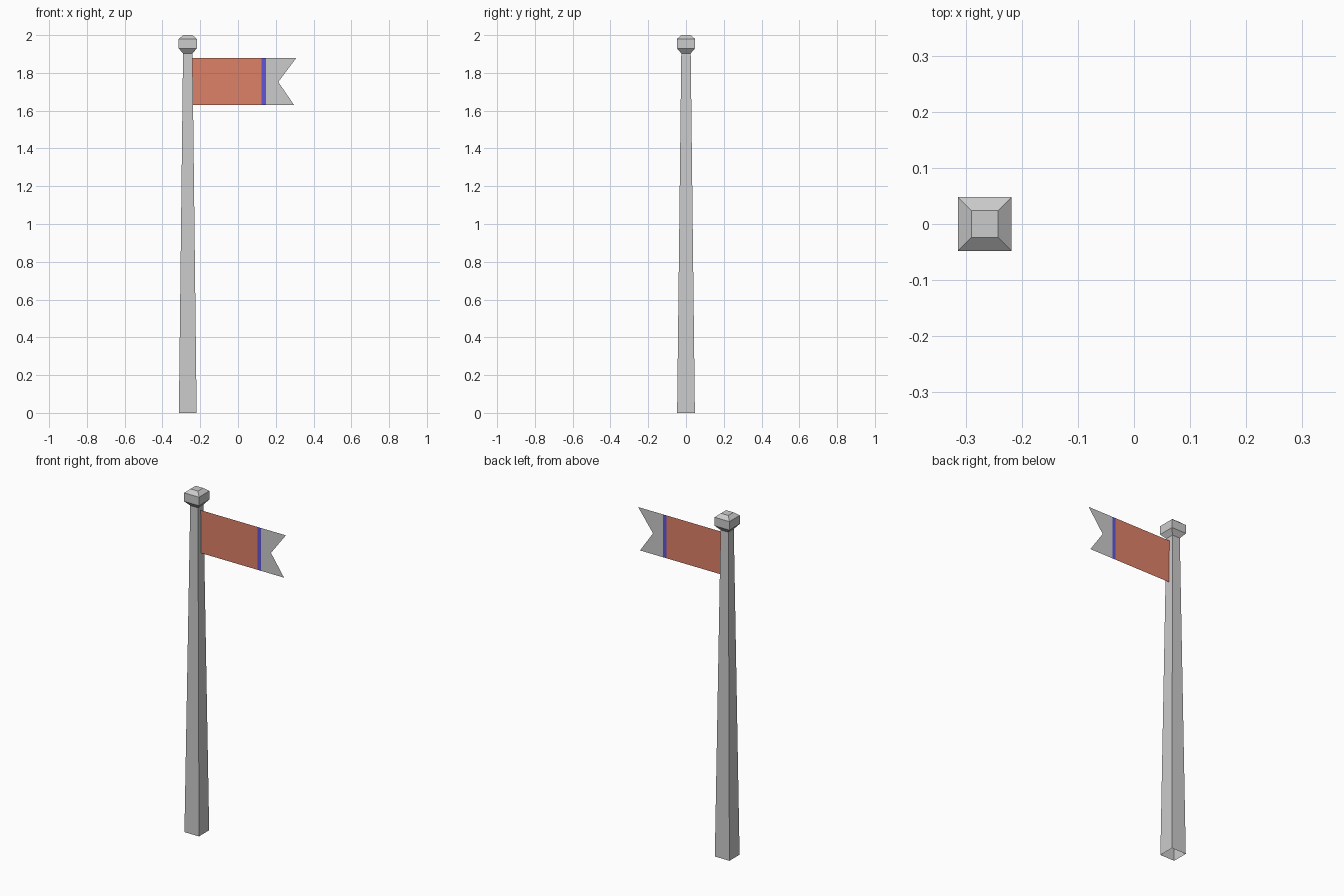
import bpy
import bmesh

if "Cube" in bpy.data.objects:
    bpy.data.objects.remove(bpy.data.objects["Cube"])

POLE_X = -0.266


def make_object(name, bm, color=None):
    mesh = bpy.data.meshes.new(name)
    bm.to_mesh(mesh)
    bm.free()
    obj = bpy.data.objects.new(name, mesh)
    bpy.context.collection.objects.link(obj)
    if color:
        mat = bpy.data.materials.new(name + "_color")
        mat.diffuse_color = (*color, 1)
        mat.use_nodes = True
        mat.node_tree.nodes["Principled BSDF"].inputs["Base Color"].default_value = mat.diffuse_color
        mesh.materials.append(mat)
    return obj


def square_loft(name, sections, cap_top=False):
    """Loft square sections given as (z, half_width) around the pole axis."""
    bm = bmesh.new()
    rings = [[bm.verts.new((POLE_X + sx * h, sy * h, z))
              for sx, sy in ((-1, -1), (1, -1), (1, 1), (-1, 1))]
             for z, h in sections]
    for low, high in zip(rings, rings[1:]):
        for i in range(4):
            j = (i + 1) % 4
            bm.faces.new((low[i], low[j], high[j], high[i]))
    if cap_top:
        bm.faces.new(rings[-1])
    return make_object(name, bm)


def flag_panel(name, outline, color=None):
    """Flat sheet in the y = 0 plane from an (x, z) outline."""
    bm = bmesh.new()
    bm.faces.new([bm.verts.new((x, 0, z)) for x, z in outline])
    return make_object(name, bm, color)


# Tapered square pole, open underneath
square_loft("pole", [(0, 0.047), (1.903, 0.025)])

# Faceted cap on the pole
square_loft("finial", [(1.903, 0.025), (1.93, 0.048), (1.98, 0.048), (2.0, 0.024)],
            cap_top=True)

# Flag: red field, blue stripe, grey swallow tail
BOTTOM, TOP = 1.63, 1.88
for name, x0, x1, color in (("flag_field", -0.242, 0.125, (0.73, 0.22, 0.14)),
                            ("flag_stripe", 0.125, 0.147, (0.12, 0.09, 0.68))):
    flag_panel(name, [(x0, BOTTOM), (x1, BOTTOM), (x1, TOP), (x0, TOP)], color)

flag_panel("flag_tail", [(0.147, BOTTOM), (0.297, BOTTOM), (0.213, 1.752),
                         (0.309, TOP), (0.147, TOP)])
